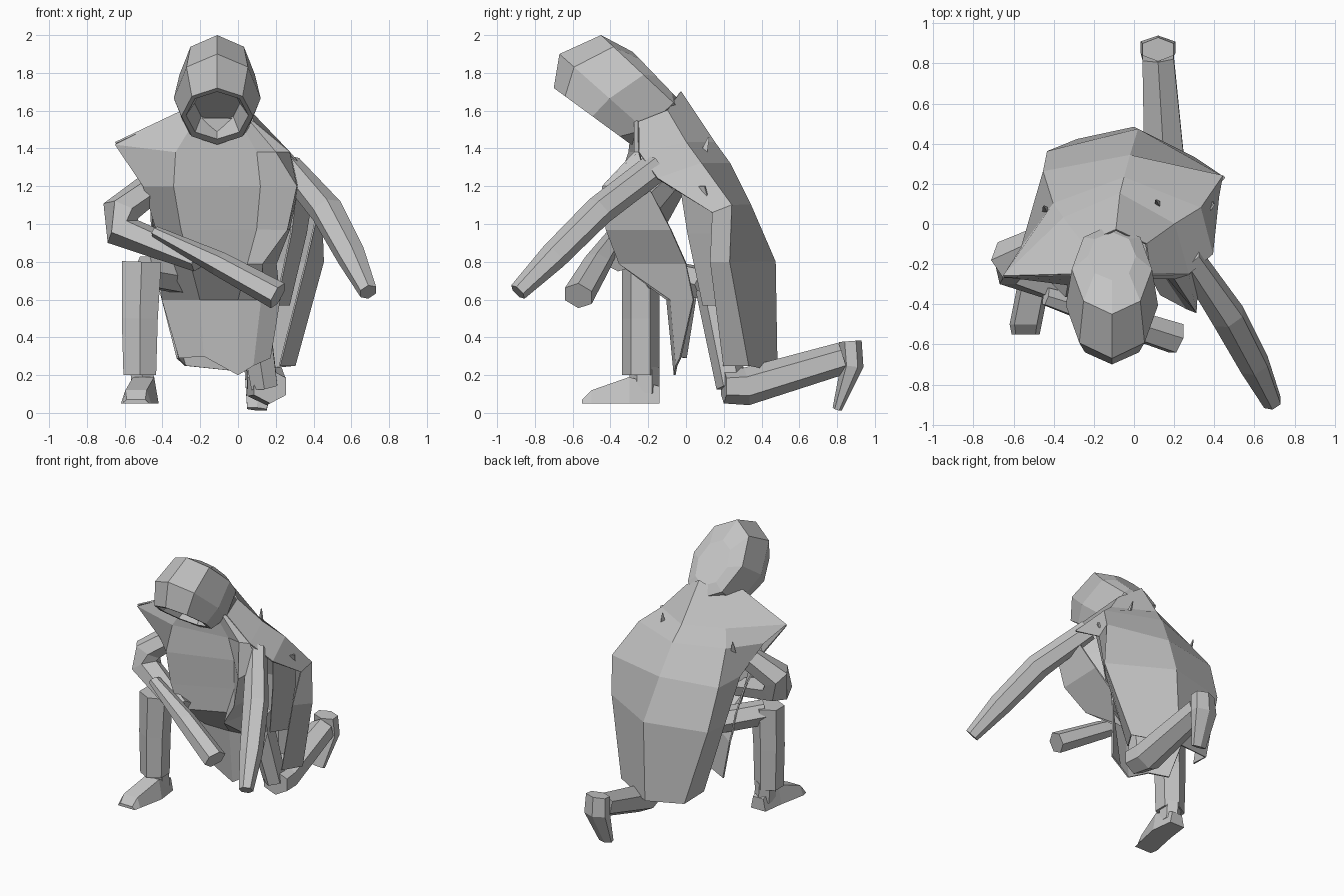
import bpy
import bmesh
from math import cos, sin, tau
from mathutils import Vector

if "Cube" in bpy.data.objects:
    bpy.data.objects.remove(bpy.data.objects["Cube"], do_unlink=True)

stone = bpy.data.materials.new("plain grey")
stone.use_nodes = True
GREY = (0.55, 0.55, 0.55, 1)
stone.diffuse_color = GREY
stone.node_tree.nodes["Principled BSDF"].inputs["Base Color"].default_value = GREY


def loft(name, rows, closed=True, thickness=0):
    """Skin a list of point rows with quads, as a capped tube or an open sheet."""
    bm = bmesh.new()
    rings = [[bm.verts.new(p) for p in row] for row in rows]
    count = len(rings[0])
    for low, high in zip(rings, rings[1:]):
        for i in range(count if closed else count - 1):
            j = (i + 1) % count
            bm.faces.new((low[i], low[j], high[j], high[i]))
    if closed:
        bm.faces.new(rings[0][::-1])
        bm.faces.new(rings[-1])
    bmesh.ops.recalc_face_normals(bm, faces=bm.faces[:])
    mesh = bpy.data.meshes.new(name)
    bm.to_mesh(mesh)
    bm.free()
    mesh.materials.append(stone)
    obj = bpy.data.objects.new(name, mesh)
    bpy.context.collection.objects.link(obj)
    if thickness:
        mod = obj.modifiers.new("cloth thickness", "SOLIDIFY")
        mod.thickness = thickness
        mod.offset = 0
    return obj


def limb(name, path, sizes, side_axis, sides=6):
    """Tapered faceted tube; each size is (half width, half depth)."""
    points = [Vector(p) for p in path]
    reference = Vector(side_axis)
    rows = []
    for i, (point, (width, depth)) in enumerate(zip(points, sizes)):
        tangent = Vector()
        if i > 0:
            tangent += (point - points[i - 1]).normalized()
        if i < len(points) - 1:
            tangent += (points[i + 1] - point).normalized()
        tangent.normalize()
        depth_axis = tangent.cross(reference).normalized()
        width_axis = depth_axis.cross(tangent)
        angles = [tau * (k + 0.5) / sides for k in range(sides)]
        rows.append([point + width_axis * width * cos(a) + depth_axis * depth * sin(a)
                     for a in angles])
    return loft(name, rows)


def sheet(name, rows):
    """Open cloth sheet from (height, outline) rows; a third value lifts a point."""
    return loft(name, [[(x, y, z + sum(lift)) for x, y, *lift in outline]
                       for z, outline in rows], closed=False, thickness=0.01)


def hood_ring(top, bottom, half_width, sides=8):
    """Tilted oval between a top and a bottom point on the head's centre line."""
    top, bottom = (Vector((-0.11, *p)) for p in (top, bottom))
    centre, arm = (top + bottom) / 2, (top - bottom) / 2
    return [centre + arm * cos(tau * k / sides)
            + Vector((half_width * sin(tau * k / sides), 0, 0)) for k in range(sides)]


# Cape: left front edge, left back, spine, right back, right front edge
sheet("cape", [
    (0.25, [(.22, .2), (.3, .33), (0, .48, -.03), (-.28, .42), (-.32, .25, .04)]),
    (0.8, [(.36, .13), (.45, .23), (.02, .47), (-.43, .36), (-.45, .19)]),
    (1.1, [(.42, .14, -.04), (.44, .24), (-.02, .34), (-.45, .26), (-.46, .02)]),
    (1.32, [(.39, -.15, -.08), (.33, .08), (-.05, .23), (-.4, .1), (-.56, -.12)]),
    (1.43, [(.27, -.25, -.05), (.2, 0), (-.07, .15), (-.35, .03), (-.65, -.26)]),
    (1.6, [(.08, -.25, -.06), (.06, -.1), (-.09, -.03, .1), (-.25, -.1), (-.29, -.25)]),
])

# Robe front: right side, chest right, chest left, left lapel, left side
sheet("robe_front", [
    (0.25, [(-.31, 0, .04), (-.18, -.06, .05), (0, -.06, -.05), (.08, -.05), (.17, -.03, .04)]),
    (0.6, [(-.4, .05), (-.2, -.1), (0, -.1), (.12, -.08), (.22, .04)]),
    (0.79, [(-.41, 0), (-.25, -.33), (.05, -.2), (.13, -.35), (.2, 0)]),
    (0.97, [(-.43, -.08), (-.3, -.36), (.1, -.18), (.26, -.42), (.27, -.08)]),
    (1.2, [(-.5, -.2), (-.34, -.36), (.12, -.21), (.31, -.44), (.32, -.2)]),
    (1.38, [(-.65, -.26, .04), (-.33, -.3), (.1, -.25), (.2, -.27), (.27, -.25)]),
    (1.56, [(-.29, -.25, .04), (-.22, -.28), (0, -.28), (.05, -.27), (.08, -.25, -.02)]),
])

# Inner robe seen through the cape's open left side
sheet("left_lining", [
    (0.57, [(.2, .09), (.27, .2)]),
    (0.95, [(.28, .01), (.36, .17)]),
    (1.2, [(.31, -.03), (.4, .1)]),
])

# Hood with a hollow face opening
loft("hood", [
    hood_ring((-.52, 1.74), (-.24, 1.54), .12),
    hood_ring((-.67, 1.7), (-.33, 1.45), .165),
    hood_ring((-.7, 1.72), (-.29, 1.42), .19),
    hood_ring((-.67, 1.9), (-.14, 1.43), .23),
    hood_ring((-.45, 2), (0, 1.58), .2),
    hood_ring((-.28, 1.91), (-.04, 1.66), .12),
])

# Arms
limb("left_arm", [(.27, -.16, 1.3), (.47, -.46, 1.07), (.6, -.7, .83), (.69, -.89, .64)],
     [(.07, .08), (.09, .08), (.08, .075), (.05, .05)], (1, 0, 0))
limb("right_sleeve", [(-.4, -.06, 1.24), (-.62, -.18, 1.07), (-.61, -.21, .96), (-.21, -.36, .81)],
     [(.08, .08), (.11, .1), (.11, .1), (.09, .065)], (0, 1, 0))
limb("right_forearm", [(-.44, -.36, .96), (-.1, -.47, .79), (.21, -.57, .62)],
     [(.05, .03), (.075, .065), (.085, .075)], (0, 1, 0))

# Right leg, bent with the foot planted
limb("right_thigh", [(-.12, .12, .68), (-.5, -.22, .75)],
     [(.09, .1), (.09, .08)], (0, 0, 1))
limb("right_shin", [(-.51, -.24, .8), (-.52, -.24, .5), (-.52, -.24, .2)],
     [(.12, .1), (.11, .1), (.1, .1)], (1, 0, 0))
limb("right_ankle", [(-.51, -.22, .24), (-.5, -.22, .1)],
     [(.07, .08), (.07, .08)], (1, 0, 0))
loft("right_foot", [
    [(x - w, y, .05), (x + w, y, .05), (x + w * .7, y, top), (x - w * .7, y, top)]
    for x, y, w, top in ((-.5, -.14, .06, .14), (-.5, -.3, .08, .19),
                         (-.54, -.5, .08, .12), (-.54, -.55, .07, .07))
])

# Left leg, kneeling with the foot raised behind
limb("left_thigh", [(.06, .14, .66), (.14, .24, .14)],
     [(.1, .09), (.08, .08)], (1, 0, 0))
limb("left_shin", [(.17, .2, .14), (.15, .32, .14), (.12, .83, .29)],
     [(.1, .09), (.115, .1), (.09, .085)], (1, 0, 0))
limb("left_foot", [(.12, .87, .38), (.12, .88, .25), (.1, .8, .02)],
     [(.09, .06), (.1, .06), (.06, .025)], (1, 0, 0))

# Small cloth peaks poking out of the cape
for side, base in (("left", (.13, .08, 1.33)), ("right", (-.43, .05, 1.25))):
    limb(side + "_cape_peak", [base, (base[0] - .02, base[1] + .04, base[2] + .13)],
         [(.03, .03), (.004, .004)], (1, 0, 0), sides=3)
